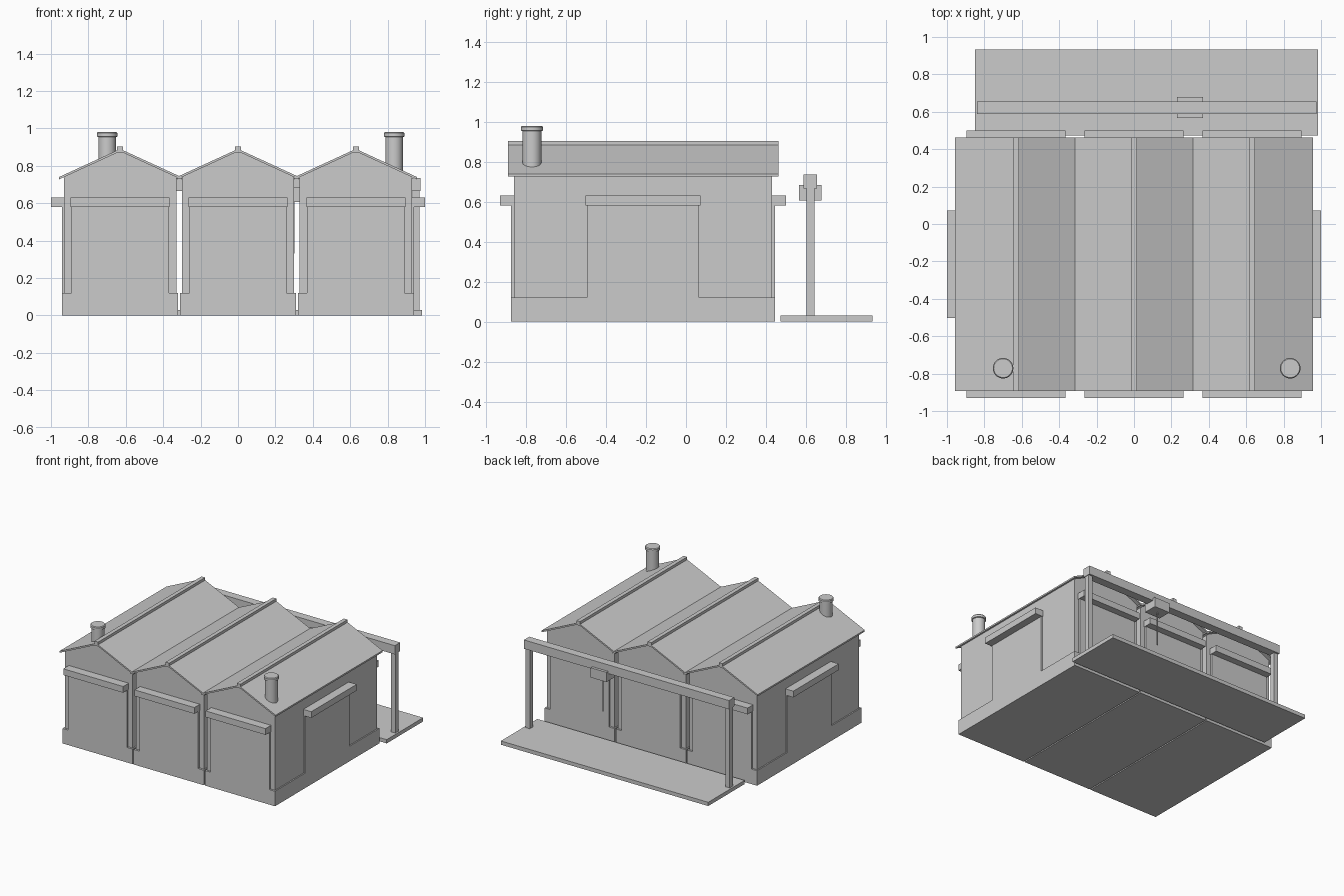
import bpy
import bmesh

cube = bpy.data.objects.get("Cube")
if cube:
    bpy.data.objects.remove(cube, do_unlink=True)

grey = bpy.data.materials.new("plain_grey")
grey.use_nodes = True
COLOUR = (0.6, 0.6, 0.6, 1)
grey.diffuse_color = COLOUR
grey.node_tree.nodes["Principled BSDF"].inputs["Base Color"].default_value = COLOUR

YC = -0.215       # centre of the sheds along y
BAY = 0.63        # spacing of the three sheds
WALL_X, WALL_Y = 0.30, 0.645
BASE_X, BASE_Y = 0.31, 0.66
SLOPE = 0.46
RIDGE = 0.89


def finish(name, bm):
    bmesh.ops.recalc_face_normals(bm, faces=bm.faces)
    mesh = bpy.data.meshes.new(name)
    bm.to_mesh(mesh)
    bm.free()
    mesh.materials.append(grey)
    obj = bpy.data.objects.new(name, mesh)
    bpy.context.collection.objects.link(obj)
    return obj


def box(name, x, y, z):
    """Box from (min, max) pairs on each axis."""
    bm = bmesh.new()
    bmesh.ops.create_cube(bm, size=1)
    for v in bm.verts:
        v.co = [a + (b - a) * (c + 0.5) for (a, b), c in zip((x, y, z), v.co)]
    return finish(name, bm)


def prism(name, profile, cx, half_y):
    """Extrude an x-z profile along y."""
    bm = bmesh.new()
    face = bm.faces.new([bm.verts.new((cx + x, YC - half_y, z)) for x, z in profile])
    ext = bmesh.ops.extrude_face_region(bm, geom=[face])["geom"]
    verts = [e for e in ext if isinstance(e, bmesh.types.BMVert)]
    bmesh.ops.translate(bm, verts=verts, vec=(0, 2 * half_y, 0))
    return finish(name, bm)


def lathe(name, x, y, profile, sides=32):
    """Stack of rings, closed at both ends."""
    bm = bmesh.new()
    last = None
    for r, z in profile:
        ring = bmesh.ops.create_circle(bm, segments=sides, radius=r)["verts"]
        bmesh.ops.translate(bm, verts=ring, vec=(x, y, z))
        if last:
            for i in range(sides):
                j = (i + 1) % sides
                bm.faces.new((last[i], last[j], ring[j], ring[i]))
        else:
            bm.faces.new(ring)
        last = ring
    bm.faces.new(last)
    obj = finish(name, bm)
    bpy.ops.object.select_all(action='DESELECT')
    obj.select_set(True)
    bpy.context.view_layer.objects.active = obj
    bpy.ops.object.shade_smooth_by_angle()
    return obj


def span(centre, half):
    return centre - half, centre + half


# Three gabled sheds side by side
for label, cx in (("right", -BAY), ("middle", 0), ("left", BAY)):
    apex = RIDGE - 0.008
    eave = apex - SLOPE * WALL_X
    prism(label + "_shed_walls", [(-WALL_X, 0), (WALL_X, 0), (WALL_X, eave),
                                  (0, apex), (-WALL_X, eave)], cx, WALL_Y)
    box(label + "_plinth", span(cx, BASE_X), span(YC, BASE_Y), (0, 0.12))

    # Thin roof slab with a ridge cap
    w, t = 0.327, 0.013
    low = RIDGE - SLOPE * w
    prism(label + "_roof", [(-w, low), (0, RIDGE), (w, low), (w, low - t),
                            (0, RIDGE - t), (-w, low - t)], cx, 0.677)
    box(label + "_ridge_cap", span(cx, 0.016), span(YC, 0.677), (RIDGE - 0.02, 0.904))

    # End doors and their canopies
    for side, s in (("front", -1), ("back", 1)):
        door_y = sorted((YC + s * (WALL_Y - 0.02), YC + s * BASE_Y))
        head_y = sorted((YC + s * (WALL_Y - 0.02), YC + s * 0.715))
        box(f"{label}_{side}_door", span(cx, 0.26), door_y, (0, 0.58))
        box(f"{label}_{side}_door_canopy", span(cx, 0.265), head_y, (0.58, 0.63))

# Doors and canopies on the outer side walls
for label, s in (("right", -1), ("left", 1)):
    inner = s * (BAY + WALL_X - 0.02)
    box(label + "_side_door", sorted((inner, s * (BAY + BASE_X))), span(YC, 0.28), (0, 0.58))
    box(label + "_side_door_canopy", sorted((inner, s)), span(YC, 0.287), (0.58, 0.63))

# Chimneys with a slightly rounded lip
for label, x in (("right", -0.70), ("left", 0.835)):
    lathe(label + "_chimney", x, -0.771,
          [(0.047, 0.72), (0.047, 0.953), (0.055, 0.956), (0.055, 0.974), (0.050, 0.98)])

# Loading platform and hoist gantry behind the sheds
box("loading_platform", (-0.85, 0.985), (0.473, 0.933), (0, 0.03))
box("gantry_beam", (-0.84, 0.975), (0.589, 0.656), (0.665, 0.735))
for label, x in (("right", -0.817), ("left", 0.952)):
    box(label + "_gantry_post", span(x, 0.019), span(0.622, 0.02), (0.03, 0.67))
box("hoist_trolley", (0.23, 0.37), (0.566, 0.678), (0.605, 0.683))
box("hoist_cable", span(0.30, 0.003), span(0.622, 0.003), (0.33, 0.61))
